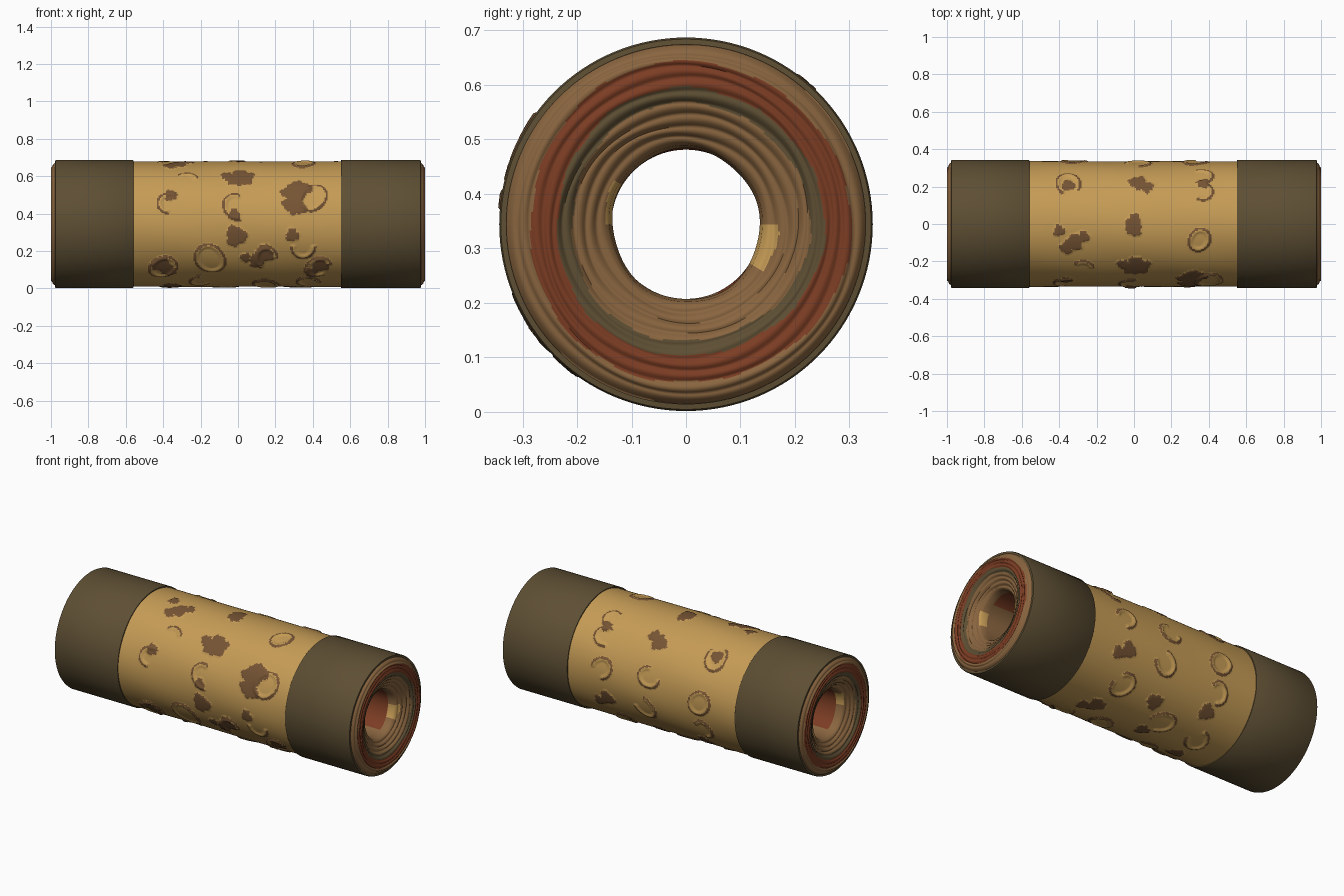
import bpy, bmesh, math
from math import sin, cos, pi, radians, hypot

if "Cube" in bpy.data.objects:
    bpy.data.objects.remove(bpy.data.objects["Cube"])

ZC = 0.344          # height of the roll's axis
R_BAND, R_MID, R_BORE = 0.343, 0.335, 0.137


def material(name, rgb):
    m = bpy.data.materials.new(name)
    m.diffuse_color = (*rgb, 1)
    m.use_nodes = True
    m.node_tree.nodes["Principled BSDF"].inputs["Base Color"].default_value = m.diffuse_color
    return m


GOLD = material("golden hide", (0.56, 0.33, 0.092))
OLIVE = material("dark olive wrap", (0.112, 0.078, 0.034))
BROWN = material("spot brown", (0.18, 0.088, 0.034))
TAN = material("tan layer", (0.25, 0.13, 0.05))
RUST = material("rust layer", (0.20, 0.046, 0.017))


def lathe(name, profile, seg, mats, closed=False, wobble=None, rule=None, angle=40):
    """Spin (x, r) points round the x axis; angle 0 faces the front, 90 faces up."""
    bm = bmesh.new()
    rings = []
    for i, (x, r) in enumerate(profile):
        ring = []
        for j in range(seg):
            a = 2 * pi * j / seg
            rr = r + (wobble(x, r, a) if wobble else 0)
            ring.append(bm.verts.new((x, -rr * cos(a), ZC + rr * sin(a))))
        rings.append(ring)
    n = len(profile)
    for i in range(n if closed else n - 1):
        p, q = rings[i], rings[(i + 1) % n]
        for j in range(seg):
            k = (j + 1) % seg
            f = bm.faces.new((p[j], q[j], q[k], p[k]))
            if rule:
                c = f.calc_center_median()
                y, z = c.y, c.z - ZC
                f.material_index = rule(c.x, hypot(y, z), math.atan2(z, -y))
    bmesh.ops.recalc_face_normals(bm, faces=bm.faces)
    me = bpy.data.meshes.new(name)
    bm.to_mesh(me)
    bm.free()
    for m in mats:
        me.materials.append(m)
    me.shade_smooth()
    me.set_sharp_from_angle(angle=radians(angle))
    ob = bpy.data.objects.new(name, me)
    bpy.context.collection.objects.link(ob)
    return ob


# --- layered core: rippled, slightly dished ends and an open bore ---
def end_profile():
    pts = [(0.965, 0.339), (0.975, 0.334)]
    steps = 64
    for i in range(steps + 1):
        r = 0.330 - (0.330 - 0.142) * i / steps
        dish = 0.06 * max(0, (0.25 - r) / 0.11) ** 1.2
        rim = 0.02 * max(0, (r - 0.305) / 0.025)
        ripple = 0.006 * abs(sin(pi * (0.330 - r) / 0.021))
        pts.append((0.994 - dish - rim + ripple, r))
    return pts + [(0.90, R_BORE)]


def layer_wobble(x, r, a):
    if abs(x) < 0.9 or r > 0.332:
        return 0
    w = 0.0025 * sin(2 * a + 40 * r) + 0.0015 * sin(5 * a + 90 * r)
    return w * min(1, (0.335 - r) / 0.03)


def layer_colour(x, r, a):
    if abs(x) < 0.9 and r < 0.2:                      # bore wall
        return 1 if sin(7 * x + a) > -0.1 else 0
    rr = r + 0.007 * sin(a + 2) + 0.004 * sin(3 * a + 1) + 0.002 * sin(11 * a)
    if 0.246 < rr < 0.295:
        return 1
    if 0.219 < rr < 0.246:
        return 2
    if rr < 0.16 and sin(a * 2 + 1) > 0.85:
        return 3
    return 0


right = end_profile()
inner = [(x, R_BORE) for x in (0.6, 0.3, 0.0, -0.3, -0.6)]
left = [(-x, r) for x, r in reversed(right)]
outer = [(-0.6, 0.322), (0.6, 0.322)]
lathe("layered_core", right + inner + left + outer, 160,
      [TAN, RUST, OLIVE, GOLD], True, layer_wobble, layer_colour, 70)

# --- dark wraps round both ends ---
for side, x0, name in ((1, 0.55, "right_wrap"), (-1, 0.56, "left_wrap")):
    prof = [(x0, 0.325), (x0, 0.340), (x0 + 0.004, R_BAND), (0.970, R_BAND),
            (0.977, 0.340), (0.978, 0.330)]
    lathe(name, [(side * x, r) for x, r in prof], 128, [OLIVE])

# --- golden middle with brown patches and raised curls ---
# patches: x, angle in degrees, radius
PATCHES = [
    (-0.32, 73, .045), (-0.36, 68, .035), (-0.27, 78, .03), (-0.40, 84, .03),
    (0.0, 86, .042), (0.0, 92, .042), (0.01, 47, .062), (-0.06, 50, .03), (0.06, 50, .03),
    (0.02, 131, .045), (0.07, 126, .035), (-0.02, 9, .03), (-0.01, -11, .055),
    (0.29, 18, .05), (0.31, 26, .045), (0.27, 30, .04), (0.33, 15, .035),
    (0.31, 36, .04), (0.36, 34, .035), (0.29, -10, .035), (-0.36, 27, .032),
    (-0.41, -40, .05), (-0.37, -47, .04), (0.14, -28, .05), (0.10, -36, .04),
    (0.04, -32, .028), (0.44, -41, .045), (0.39, -50, .035), (-0.35, 128, .035),
    (0.37, 130, .03), (0.3, 200, .045), (0.36, 206, .035), (-0.3, 225, .045),
    (0.02, 235, .045), (0.3, 262, .05), (0.36, 268, .035), (-0.05, 268, .04),
    (-0.35, 283, .045)]
# curls: x, angle, radius, arc start, arc end in degrees
CURLS = [
    (-0.35, 130, .06, -40, 250), (-0.36, 20, .055, 60, 260), (-0.27, 46, .04, 0, 150),
    (-0.01, 16, .06, 70, 290), (0.40, 25, .065, 0, 360), (0.35, 75, .05, 0, 360),
    (0.36, 140, .05, -120, 120), (0.36, 122, .05, -120, 120), (-0.15, -34, .075, 0, 360),
    (0.35, -20, .06, 180, 360), (-0.40, -44, .065, 0, 360), (0.15, -33, .055, 0, 250),
    (0.43, -44, .06, 20, 300), (0.02, 165, .055, -90, 180), (-0.32, 176, .06, 0, 360),
    (0.33, 170, .055, 90, 360), (0.05, 198, .06, 0, 270), (-0.33, 205, .05, 90, 330),
    (0.25, 232, .06, 0, 300), (-0.1, 252, .065, 90, 360), (-0.36, 255, .06, 0, 270),
    (0.15, 286, .06, 0, 360), (-0.2, 295, .05, 90, 330), (0.38, 292, .055, 0, 250)]


def around(a, deg):
    """Arc length round the surface from the given angle."""
    return R_MID * ((a - radians(deg) + pi) % (2 * pi) - pi)


def marks(x, a):
    """Patch depth (1 inside) and signed offset from the nearest curl."""
    spot, curl = False, 1.0
    for px, deg, r in PATCHES:
        dx = x - px
        if abs(dx) < 0.09:
            dy = around(a, deg)
            if abs(dy) < 0.09:
                t = math.atan2(dy, dx)
                if hypot(dx, dy) < r * (1 + 0.14 * sin(3 * t + deg) + 0.08 * sin(7 * t)):
                    spot = True
    for px, deg, r, s, e in CURLS:
        dx = x - px
        if abs(dx) < 0.12:
            dy = around(a, deg)
            if abs(dy) < 0.12:
                t = math.atan2(dy, dx)
                if (math.degrees(t) - s) % 360 <= e - s:
                    off = hypot(dx, dy) - r * (1 + 0.1 * sin(2 * t + deg))
                    if abs(off) < abs(curl):
                        curl = off
    return spot, curl


def relief(x, r, a):
    spot, curl = marks(x, a)
    h = 0.004 if spot else 0
    if abs(curl) < 0.014:
        h += 0.007 * cos(curl / 0.014 * pi / 2)
    return h + 0.001 * sin(6 * a + 9 * x)


def mark_colour(x, r, a):
    spot, curl = marks(x, a)
    return 1 if spot or 0.003 < curl < 0.016 else 0


COLS = 140
mid = [(-0.57 + 1.13 * i / COLS, R_MID) for i in range(COLS + 1)]
lathe("golden_middle", mid, 280, [GOLD, BROWN], False, relief, mark_colour, 60)
